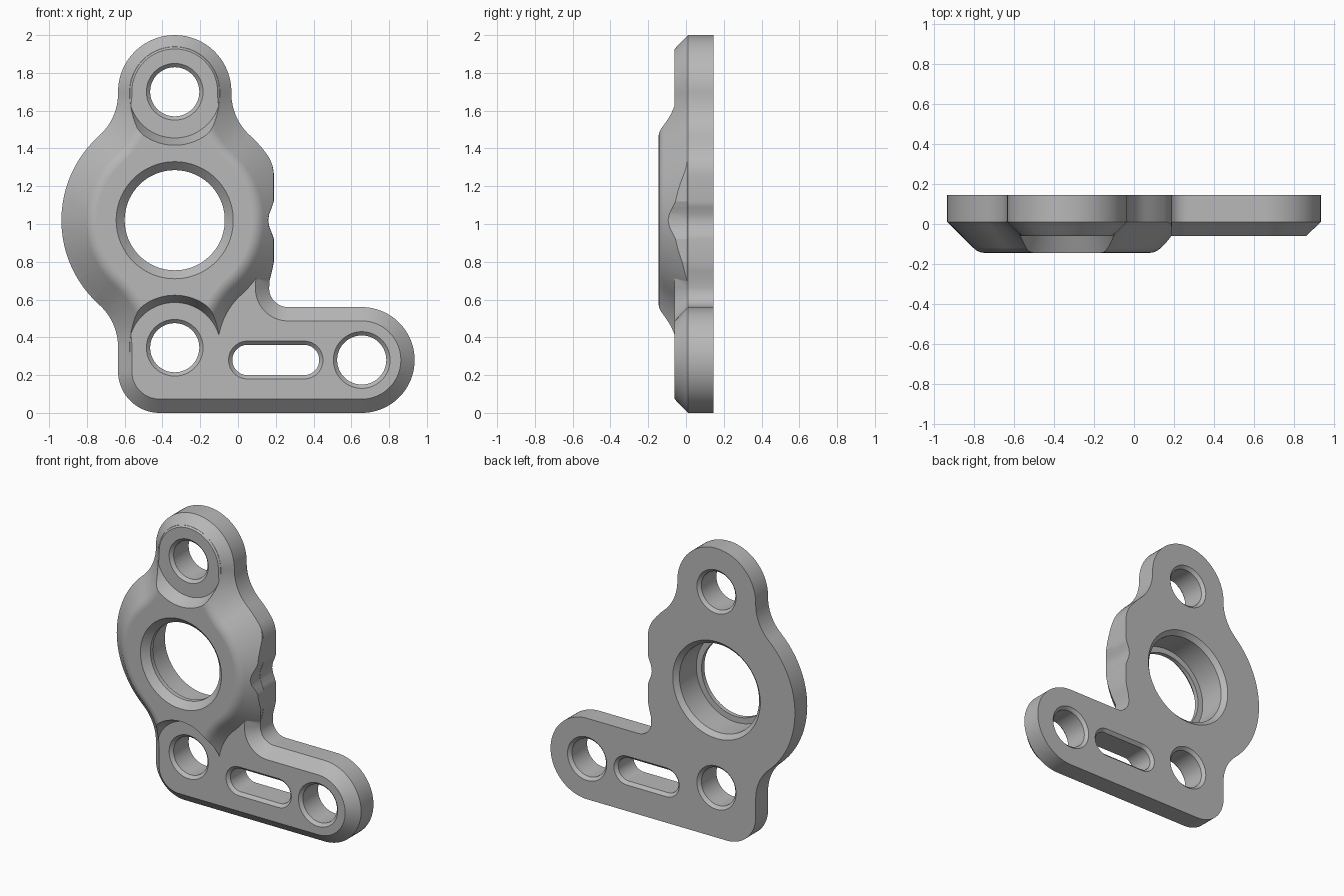
import bpy, bmesh, math
from mathutils import Vector

if "Cube" in bpy.data.objects:
    bpy.data.objects.remove(bpy.data.objects["Cube"])

CX, CZ = -0.335, 1.02          # centre of the main bore
BODY_R, BOSS_R, FILLET_R = 0.6, 0.3, 0.3
BOSS_DZ = 0.68                 # boss distance above and below the bore
BACK, FRONT, TOP = 0.145, -0.06, -0.145

metal = bpy.data.materials.new("grey_metal")
metal.use_nodes = True
grey = (0.48, 0.48, 0.48, 1)
metal.diffuse_color = grey
metal.node_tree.nodes["Principled BSDF"].inputs["Base Color"].default_value = grey


def arc(x, z, r, a0, a1):
    """Points along an arc, angles in degrees."""
    n = max(3, round(abs(a1 - a0) / 4))
    angles = [math.radians(a0 + (a1 - a0) * i / n) for i in range(n + 1)]
    return [Vector((x + r * math.cos(a), z + r * math.sin(a))) for a in angles]


def tidy(points):
    """Drop repeated neighbours of a closed outline."""
    return [p for i, p in enumerate(points) if (p - points[i - 1]).length > 0.002]


def inset(points, d):
    """Move a counter-clockwise outline inwards by d."""
    out = []
    for i, p in enumerate(points):
        a = (p - points[i - 1]).normalized()
        b = (points[(i + 1) % len(points)] - p).normalized()
        na, nb = Vector((-a.y, a.x)), Vector((-b.y, b.x))
        n = (na + nb).normalized()
        out.append(p + n * d / max(n.dot(na), 0.5))
    return out


def loft(name, rings):
    """Closed solid through (y, outline) rings."""
    bm = bmesh.new()
    loops = [[bm.verts.new((p.x, y, p.y)) for p in pts] for y, pts in rings]
    n = len(loops[0])
    for lo, hi in zip(loops, loops[1:]):
        for i in range(n):
            j = (i + 1) % n
            bm.faces.new((lo[i], lo[j], hi[j], hi[i]))
    bm.faces.new(loops[0])
    bm.faces.new(loops[-1])
    bmesh.ops.recalc_face_normals(bm, faces=bm.faces)
    mesh = bpy.data.meshes.new(name)
    bm.to_mesh(mesh)
    bm.free()
    obj = bpy.data.objects.new(name, mesh)
    bpy.context.collection.objects.link(obj)
    mesh.materials.append(metal)
    return obj


def combine(target, other, operation):
    """Apply a boolean and remove the helper."""
    mod = target.modifiers.new(operation.lower(), "BOOLEAN")
    mod.operation, mod.object, mod.solver = operation, other, "EXACT"
    bpy.context.view_layer.objects.active = target
    bpy.ops.object.modifier_apply(modifier=mod.name)
    bpy.data.objects.remove(other)


def stadium(x, z, r, half):
    return tidy(arc(x + half, z, r, -90, 90) + arc(x - half, z, r, 90, 270))


# Tangent fillet between the round body and each boss
d0, d1 = BODY_R + FILLET_R, BOSS_R + FILLET_R
fz = (d0**2 - d1**2 + BOSS_DZ**2) / (2 * BOSS_DZ)
fx = math.sqrt(d0**2 - fz**2)
A = math.degrees(math.atan2(fz, fx))
B = math.degrees(math.atan2(BOSS_DZ - fz, fx))

top_and_left = (
    arc(CX + fx, CZ + fz, FILLET_R, 180 + A, 180 - B)
    + arc(CX, CZ + BOSS_DZ, BOSS_R, -B, 180 + B)
    + arc(CX - fx, CZ + fz, FILLET_R, B, -A)
    + arc(CX, CZ, BODY_R, 180 - A, 180 + A)
    + arc(CX - fx, CZ - fz, FILLET_R, A, -B))

# Symmetric outline of the raised body
body_outline = tidy(
    top_and_left
    + arc(CX, CZ - BOSS_DZ, BOSS_R, 180 - B, 360 + B)
    + arc(CX + fx, CZ - fz, FILLET_R, 180 + B, 180 - A)
    + arc(CX, CZ, BODY_R, -A, A))

# Plate outline: foot corner, arm, inner corner, notched side, bosses
notch = [(0.167, 0.7), (0.18, 0.75), (0.19, 0.8), (0.19, 0.92), (0.18, 0.95),
         (0.166, 0.985), (0.16, 1.02), (0.166, 1.055), (0.18, 1.09), (0.19, 1.12)]
side_r = 0.2
side_x = 0.19 - side_r
side_dz = math.sqrt((BODY_R - side_r)**2 - (side_x - CX)**2)
C = math.degrees(math.atan2(side_dz, side_x - CX))
plate_outline = tidy(
    arc(-0.415, 0.22, 0.22, 180, 270)
    + arc(0.655, 0.28, 0.28, -90, 90)
    + arc(0.265, 0.66, 0.1, 270, 180)
    + [Vector(p) for p in notch]
    + arc(side_x, CZ + side_dz, side_r, 0, C)
    + arc(CX, CZ, BODY_R, C, A)
    + top_and_left)

# Chamfered plate
bracket = loft("bracket_plate", [(BACK, plate_outline), (0.01, plate_outline),
                                 (FRONT, inset(plate_outline, 0.073))])

# Raised body with sloped sides and a rounded upper edge
slope = [(0.02, 0.001), (0.01, 0.001), (-0.118, 0.129), (-0.133, 0.147),
         (-0.142, 0.168), (TOP, 0.19)]
body = loft("raised_body", [(y, inset(body_outline, d)) for y, d in slope])
trim = inset(plate_outline, 0.001)
combine(body, loft("side_trim", [(0.1, trim), (-0.3, trim)]), "INTERSECT")

# Conical clearance around both bosses
for s in (1, -1):
    z = CZ + s * BOSS_DZ
    cone = [(-0.05, 0.24), (TOP, 0.283), (-0.2, 0.31)]
    combine(body, loft("boss_clearance", [(y, stadium(CX, z, r, 0)) for y, r in cone]),
            "DIFFERENCE")
combine(bracket, body, "UNION")

# Chamfered bolt holes and slot
for x, z, r, half in ((CX, CZ + BOSS_DZ, 0.13, 0), (CX, 0.345, 0.13, 0),
                      (0.655, 0.28, 0.13, 0), (0.2, 0.28, 0.08, 0.15)):
    c = 0.02
    rings = [(BACK + c, r + 2 * c), (BACK - c, r), (FRONT + c, r), (FRONT - c, r + 2 * c)]
    combine(bracket, loft("hole", [(y, stadium(x, z, q, half)) for y, q in rings]),
            "DIFFERENCE")

# Stepped main bore with a front lip
bore = [(BACK + 0.03, 0.365), (BACK - 0.03, 0.305), (-0.07, 0.305), (-0.07, 0.265),
        (-0.1, 0.265), (TOP, 0.31), (TOP - 0.03, 0.34)]
combine(bracket, loft("bore", [(y, stadium(CX, CZ, r, 0)) for y, r in bore]), "DIFFERENCE")

# Smooth curved walls, keep chamfer edges crisp
bracket.name = "mounting_bracket"
bpy.ops.object.select_all(action="DESELECT")
bracket.select_set(True)
bpy.context.view_layer.objects.active = bracket
bpy.ops.object.shade_smooth_by_angle(angle=math.radians(28))
weighted = bracket.modifiers.new("even_shading", "WEIGHTED_NORMAL")
weighted.keep_sharp = True
